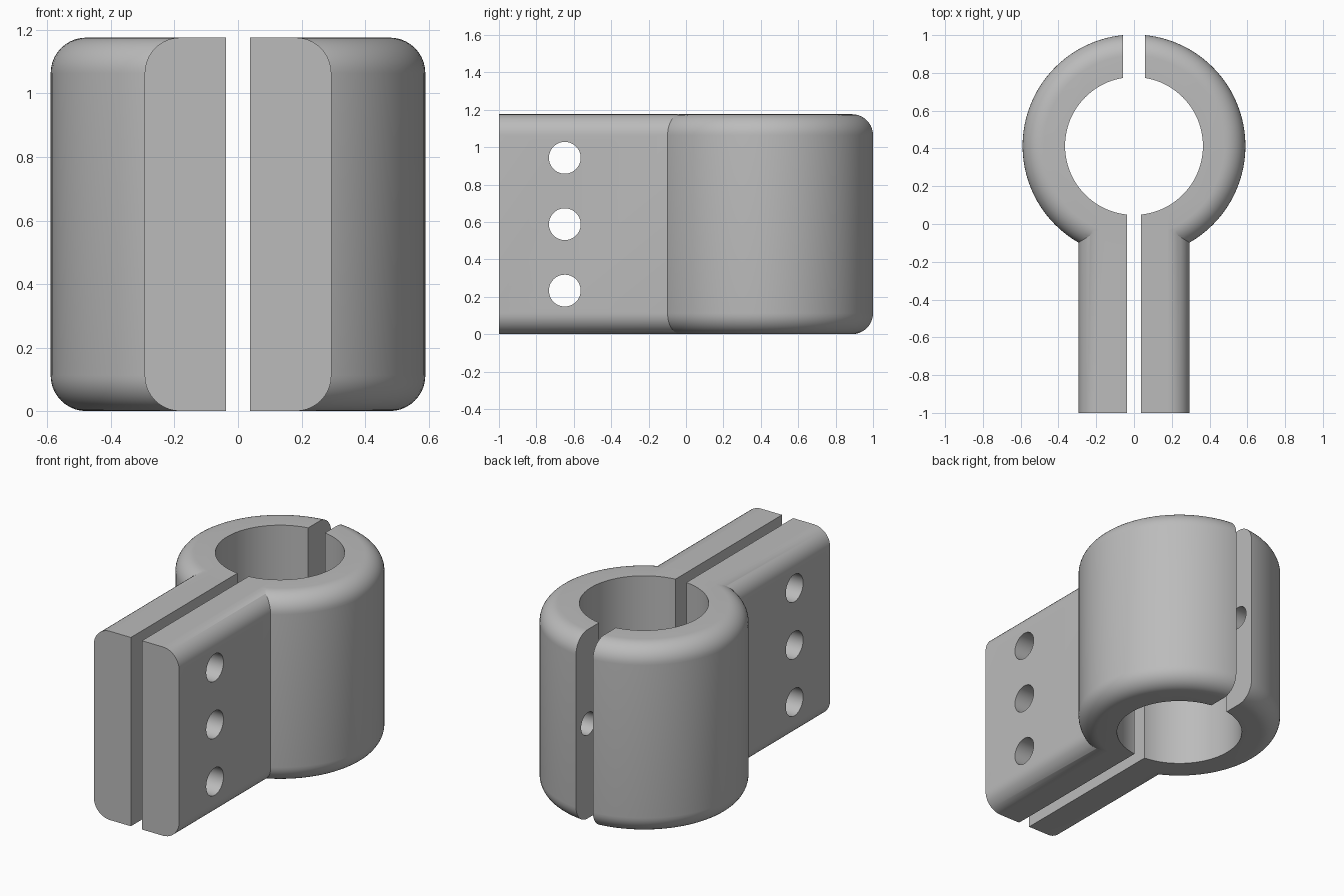
import bpy, bmesh, math
from mathutils import Matrix, Vector

if "Cube" in bpy.data.objects:
    bpy.data.objects.remove(bpy.data.objects["Cube"])

HEIGHT = 1.176
RING_Y = 0.413      # centre of the bore
OUTER, BORE = 0.59, 0.365
FILLET = 0.112
FLANGE_X = 0.294
FRONT_GAP, BACK_GAP = 0.038, 0.058

grey = bpy.data.materials.new("Plain grey")
grey.use_nodes = True
colour = (0.5, 0.5, 0.5, 1)
grey.diffuse_color = colour
grey.node_tree.nodes["Principled BSDF"].inputs["Base Color"].default_value = colour


def to_object(name, bm):
    bmesh.ops.recalc_face_normals(bm, faces=bm.faces)
    mesh = bpy.data.meshes.new(name)
    bm.to_mesh(mesh)
    bm.free()
    mesh.materials.append(grey)
    ob = bpy.data.objects.new(name, mesh)
    bpy.context.collection.objects.link(ob)
    return ob


def box_mesh(low, high):
    bm = bmesh.new()
    low, high = Vector(low), Vector(high)
    size = high - low
    bmesh.ops.create_cube(bm, size=1, matrix=Matrix.Translation((low + high) / 2) @ Matrix.Diagonal((*size, 1)))
    return bm


def cylinder(name, radius, depth, centre, axis="Z", sides=48, round_rim=0):
    bm = bmesh.new()
    turn = Matrix.Rotation(math.pi / 2, 4, "Y") if axis == "X" else Matrix.Identity(4)
    bmesh.ops.create_cone(bm, cap_ends=True, segments=sides, radius1=radius, radius2=radius,
                          depth=depth, matrix=Matrix.Translation(centre) @ turn)
    if round_rim:
        rims = [e for e in bm.edges if abs(e.verts[0].co.z - e.verts[1].co.z) < 0.001]
        bmesh.ops.bevel(bm, geom=rims, offset=round_rim, segments=10, profile=0.5, affect="EDGES")
    return to_object(name, bm)


def combine(target, tool, operation):
    mod = target.modifiers.new("Combine", "BOOLEAN")
    mod.operation, mod.solver, mod.object = operation, "EXACT", tool
    bpy.context.view_layer.objects.active = target
    bpy.ops.object.modifier_apply(modifier=mod.name)
    bpy.data.objects.remove(tool)


# Ring body with rounded outer rims
clamp = cylinder("left_clamp_half", OUTER, HEIGHT, (0, RING_Y, HEIGHT / 2), sides=96, round_rim=FILLET)

# Flange with rounded outer long edges
bm = box_mesh((-0.1, -1, 0), (FLANGE_X, 0.2, HEIGHT))
long_edges = [e for e in bm.edges if all(v.co.x > 0.2 for v in e.verts)
              and abs(e.verts[0].co.y - e.verts[1].co.y) > 0.5]
bmesh.ops.bevel(bm, geom=long_edges, offset=FILLET, segments=10, profile=0.5, affect="EDGES")
combine(clamp, to_object("flange", bm), "UNION")

# Bore and the split between the halves
combine(clamp, cylinder("bore", BORE, 2, (0, RING_Y, HEIGHT / 2), sides=96), "DIFFERENCE")
for gap, y0, y1 in ((FRONT_GAP, -2, RING_Y), (BACK_GAP, RING_Y, 2)):
    combine(clamp, to_object("split", box_mesh((-1, y0, -1), (gap, y1, 2))), "DIFFERENCE")

# Bolt holes through the flange
for i in (-1, 0, 1):
    hole = cylinder("bolt_hole", 0.085, 1, (0.2, -0.648, HEIGHT / 2 + i * 0.355), "X")
    combine(clamp, hole, "DIFFERENCE")

# Blind pin hole in the rear split face
combine(clamp, cylinder("pin_hole", 0.07, 0.3, (0.05, 0.88, HEIGHT / 2), "X"), "DIFFERENCE")

# Mirrored half
bm = bmesh.new()
bm.from_mesh(clamp.data)
bmesh.ops.scale(bm, vec=(-1, 1, 1), verts=bm.verts)
other = to_object("right_clamp_half", bm)

for ob in (clamp, other):
    bpy.ops.object.select_all(action="DESELECT")
    ob.select_set(True)
    bpy.context.view_layer.objects.active = ob
    bpy.ops.object.shade_smooth_by_angle(angle=math.radians(30))
